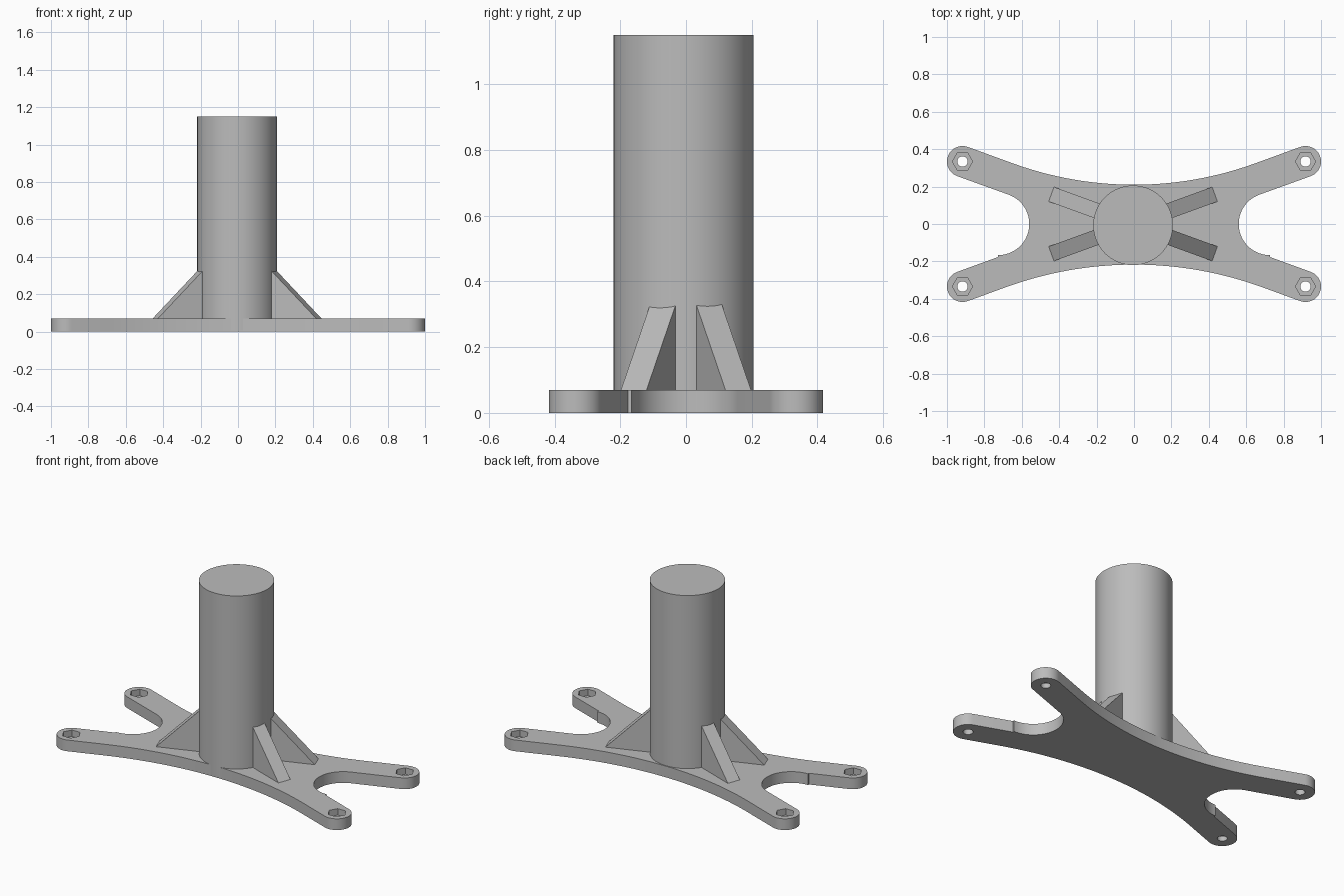
import bpy
import bmesh
from math import sin, cos, radians, pi
from mathutils import Matrix, Vector

cube = bpy.data.objects.get("Cube")
if cube:
    bpy.data.objects.remove(cube, do_unlink=True)

grey = bpy.data.materials.new("plain_grey")
grey.use_nodes = True
grey.diffuse_color = (0.5, 0.5, 0.5, 1)
grey.node_tree.nodes["Principled BSDF"].inputs["Base Color"].default_value = (0.5, 0.5, 0.5, 1)

PLATE_TOP = 0.07
TILT = radians(20)          # slant of the arms and ribs
EAR = Vector((0.917, 0.334))
EAR_R = 0.083
CUT_R = 0.1665
CUT_X = 0.56 + CUT_R


def prism(name, points, direction):
    """Extrude a closed loop of 3D points along a direction."""
    bm = bmesh.new()
    face = bm.faces.new([bm.verts.new(p) for p in points])
    ext = bmesh.ops.extrude_face_region(bm, geom=[face])
    moved = [v for v in ext["geom"] if isinstance(v, bmesh.types.BMVert)]
    bmesh.ops.translate(bm, verts=moved, vec=direction)
    bmesh.ops.recalc_face_normals(bm, faces=bm.faces)
    mesh = bpy.data.meshes.new(name)
    bm.to_mesh(mesh)
    bm.free()
    mesh.materials.append(grey)
    obj = bpy.data.objects.new(name, mesh)
    bpy.context.collection.objects.link(obj)
    return obj


def arc(cx, cy, r, start, end, steps):
    return [(cx + r * cos(start + (end - start) * i / steps),
             cy + r * sin(start + (end - start) * i / steps)) for i in range(steps + 1)]


def disc(name, cx, cy, r, sides, z0, z1):
    ring = arc(cx, cy, r, 0, 2 * pi, sides)[:-1]
    return prism(name, [(x, y, z0) for x, y in ring], (0, 0, z1 - z0))


def smooth(obj):
    bpy.ops.object.select_all(action="DESELECT")
    obj.select_set(True)
    bpy.context.view_layer.objects.active = obj
    bpy.ops.object.shade_smooth_by_angle(angle=radians(30))


def quarter(waist, stepped):
    """Outline of one arm, from the waist round the ear to the end cutout."""
    # Radius that makes the waist curve run tangent into the straight arm
    tip = EAR + EAR_R * Vector((-sin(TILT), cos(TILT)))
    slope = sin(TILT) / cos(TILT)
    r = (waist - tip.y + slope * tip.x) / (slope * sin(TILT) - 1 + cos(TILT))
    pts = arc(0, waist + r, r, -pi / 2, -pi / 2 + TILT, 16)
    pts += arc(EAR.x, EAR.y, EAR_R, pi / 2 + TILT, TILT - pi / 2, 20)
    if stepped:  # small notch where the cutout overshoots the arm
        low = EAR + EAR_R * Vector((sin(TILT), -cos(TILT)))
        pts.append((CUT_X, low.y - (low.x - CUT_X) * slope))
        pts += arc(CUT_X, 0, CUT_R, pi / 2, pi, 18)
    else:
        pts += arc(CUT_X, 0, CUT_R, pi / 2 + TILT, pi, 14)
    return pts


# Base plate: four arms with rounded ears
back = quarter(0.21, False)
front = [(x, -y) for x, y in quarter(0.217, True)]
half = back + front[::-1][1:]
outline = half + [(-x, y) for x, y in half[::-1][1:-1]]
plate = prism("base_plate", [(x, y, 0) for x, y in outline], (0, 0, PLATE_TOP))

# Bolt holes with hexagonal nut recesses
cutters = []
for sx in (-1, 1):
    for sy in (-1, 1):
        x, y = sx * EAR.x, sy * EAR.y
        cutters.append(disc("bolt_hole_cutter", x, y, 0.028, 24, -0.05, 0.15))
        cutters.append(disc("nut_recess_cutter", x, y, 0.054, 6, 0.03, 0.15))
bpy.context.view_layer.objects.active = plate
for cutter in cutters:
    mod = plate.modifiers.new("cut", "BOOLEAN")
    mod.operation = "DIFFERENCE"
    mod.solver = "EXACT"
    mod.object = cutter
    bpy.ops.object.modifier_apply(modifier=mod.name)
    bpy.data.objects.remove(cutter, do_unlink=True)
smooth(plate)

# Upright post
post = disc("post", -0.005, -0.007, 0.213, 72, 0.005, 1.15)
smooth(post)

# Four triangular ribs bracing the post
INNER, OUTER, THICK = 0.15, 0.465, 0.083
for name, angle in (("rib_back_left", TILT), ("rib_back_right", pi - TILT),
                    ("rib_front_right", pi + TILT), ("rib_front_left", -TILT)):
    rib = prism(name, [(INNER, -THICK / 2, PLATE_TOP), (OUTER, -THICK / 2, PLATE_TOP),
                       (INNER, -THICK / 2, PLATE_TOP + OUTER - INNER)], (0, THICK, 0))
    rib.data.transform(Matrix.Translation((-0.005, 0, 0)) @ Matrix.Rotation(angle, 4, "Z"))
